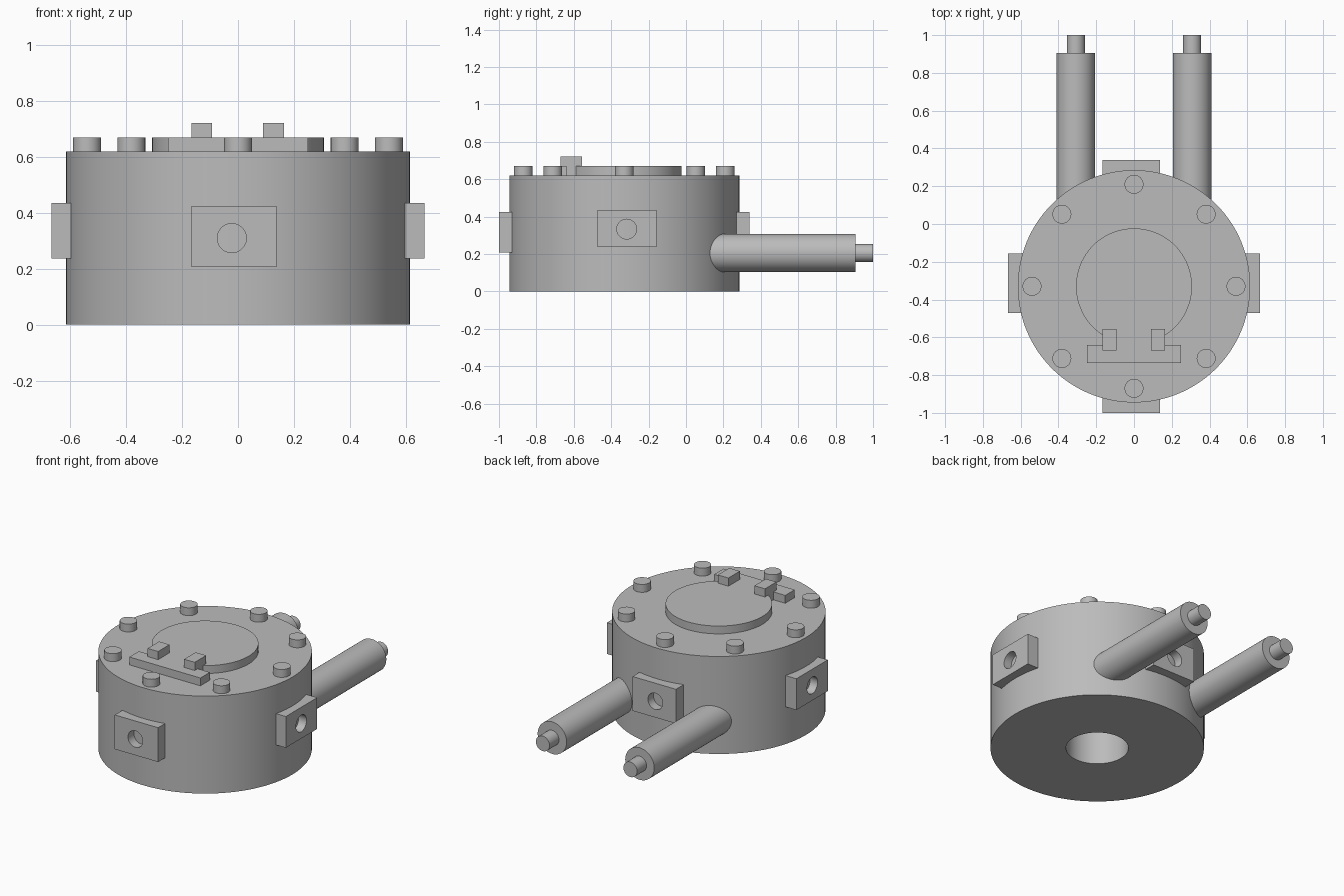
import bpy, bmesh, math
from mathutils import Matrix, Vector

cube = bpy.data.objects.get("Cube")
if cube:
    bpy.data.objects.remove(cube, do_unlink=True)

GREY = (0.5, 0.5, 0.5, 1)
metal = bpy.data.materials.new("plain grey metal")
metal.use_nodes = True
metal.diffuse_color = GREY
metal.node_tree.nodes["Principled BSDF"].inputs["Base Color"].default_value = GREY

CY = -0.33          # housing axis
R, TOP = 0.615, 0.62
STEP = 0.67         # top of the raised lid, bolts and bar


def finish(name, bm, smooth=False):
    bmesh.ops.recalc_face_normals(bm, faces=bm.faces[:])
    mesh = bpy.data.meshes.new(name)
    bm.to_mesh(mesh)
    bm.free()
    mesh.materials.append(metal)
    ob = bpy.data.objects.new(name, mesh)
    bpy.context.collection.objects.link(ob)
    bpy.ops.object.select_all(action='DESELECT')
    bpy.context.view_layer.objects.active = ob
    ob.select_set(True)
    if smooth:
        bpy.ops.object.shade_smooth_by_angle(angle=math.radians(30))
    return ob


def lathe(name, profile, origin, axis=(0, 0, 1), segments=48):
    """Revolve (radius, height) points around an axis through origin."""
    bm = bmesh.new()
    verts = [bm.verts.new((r, 0, h)) for r, h in profile]
    edges = [bm.edges.new(pair) for pair in zip(verts, verts[1:])]
    bmesh.ops.spin(bm, geom=verts + edges, cent=(0, 0, 0), axis=(0, 0, 1),
                   angle=math.tau, steps=segments)
    bmesh.ops.remove_doubles(bm, verts=bm.verts[:], dist=1e-5)
    turn = Vector((0, 0, 1)).rotation_difference(Vector(axis)).to_matrix().to_4x4()
    bm.transform(Matrix.Translation(origin) @ turn)
    return finish(name, bm, True)


def rod(name, radius, length, origin, axis=(0, 0, 1), segments=48):
    profile = [(0, 0), (radius, 0), (radius, length), (0, length)]
    return lathe(name, profile, origin, axis, segments)


def box(name, lo, hi):
    lo, hi = Vector(lo), Vector(hi)
    bm = bmesh.new()
    bmesh.ops.create_cube(bm, size=1)
    bm.transform(Matrix.Translation((lo + hi) / 2) @ Matrix.Diagonal((*(hi - lo), 1)))
    return finish(name, bm)


def drill(ob, radius, origin, axis):
    """Cut a round hole through a part and drop the cutter."""
    cutter = rod("hole_cutter", radius, 0.4, origin, axis)
    cutter.hide_render = True
    bpy.context.view_layer.objects.active = ob
    mod = ob.modifiers.new("hole", 'BOOLEAN')
    mod.operation, mod.solver, mod.object = 'DIFFERENCE', 'EXACT', cutter
    bpy.ops.object.modifier_apply(modifier=mod.name)
    bpy.data.objects.remove(cutter, do_unlink=True)
    bpy.ops.object.select_all(action='DESELECT')
    ob.select_set(True)
    bpy.ops.object.shade_smooth_by_angle(angle=math.radians(30))


# Housing with a blind bore in its underside
lathe("housing", [(0, 0.5), (0.18, 0.5), (0.18, 0), (R, 0), (R, TOP), (0, TOP)],
      (0, CY, 0), segments=128)

# Raised lid and ring of bolts
rod("lid", 0.307, STEP - TOP, (0, CY, TOP), segments=96)
for i in range(8):
    a = i * math.tau / 8
    rod(f"bolt_{i + 1}", 0.05, STEP - TOP,
        (0.54 * math.cos(a), CY + 0.54 * math.sin(a), TOP), segments=32)

# Bar and two-pronged clip on top
box("bar", (-0.25, -0.735, TOP), (0.25, -0.64, STEP))
box("clip_base", (-0.167, -0.67, TOP), (0.165, -0.555, STEP))
box("clip_prong_right", (-0.167, -0.67, STEP), (-0.093, -0.555, 0.722))
box("clip_prong_left", (0.09, -0.67, STEP), (0.165, -0.555, 0.722))

# Port pads on the four sides, each with a round hole
for side, s in (("front", -1), ("back", 1)):
    ys = sorted((CY + s * 0.57, CY + s * 0.67))
    pad = box(f"port_{side}", (-0.167, ys[0], 0.207), (0.138, ys[1], 0.425))
    drill(pad, 0.052, (-0.022, CY + s * 0.5, 0.31), (0, s, 0))
for side, s in (("right", -1), ("left", 1)):
    xs = sorted((s * 0.57, s * 0.667))
    pad = box(f"port_{side}", (xs[0], -0.472, 0.237), (xs[1], -0.157, 0.436))
    drill(pad, 0.053, (s * 0.5, -0.317, 0.333), (s, 0, 0))

# Rear pipes with thinner end shafts
for side, s in (("right", -1), ("left", 1)):
    lathe(f"pipe_{side}", [(0, 0), (0.102, 0), (0.102, 0.835), (0.048, 0.835),
                           (0.048, 0.93), (0, 0.93)],
          (s * 0.308, 0.07, 0.205), (0, 1, 0))
